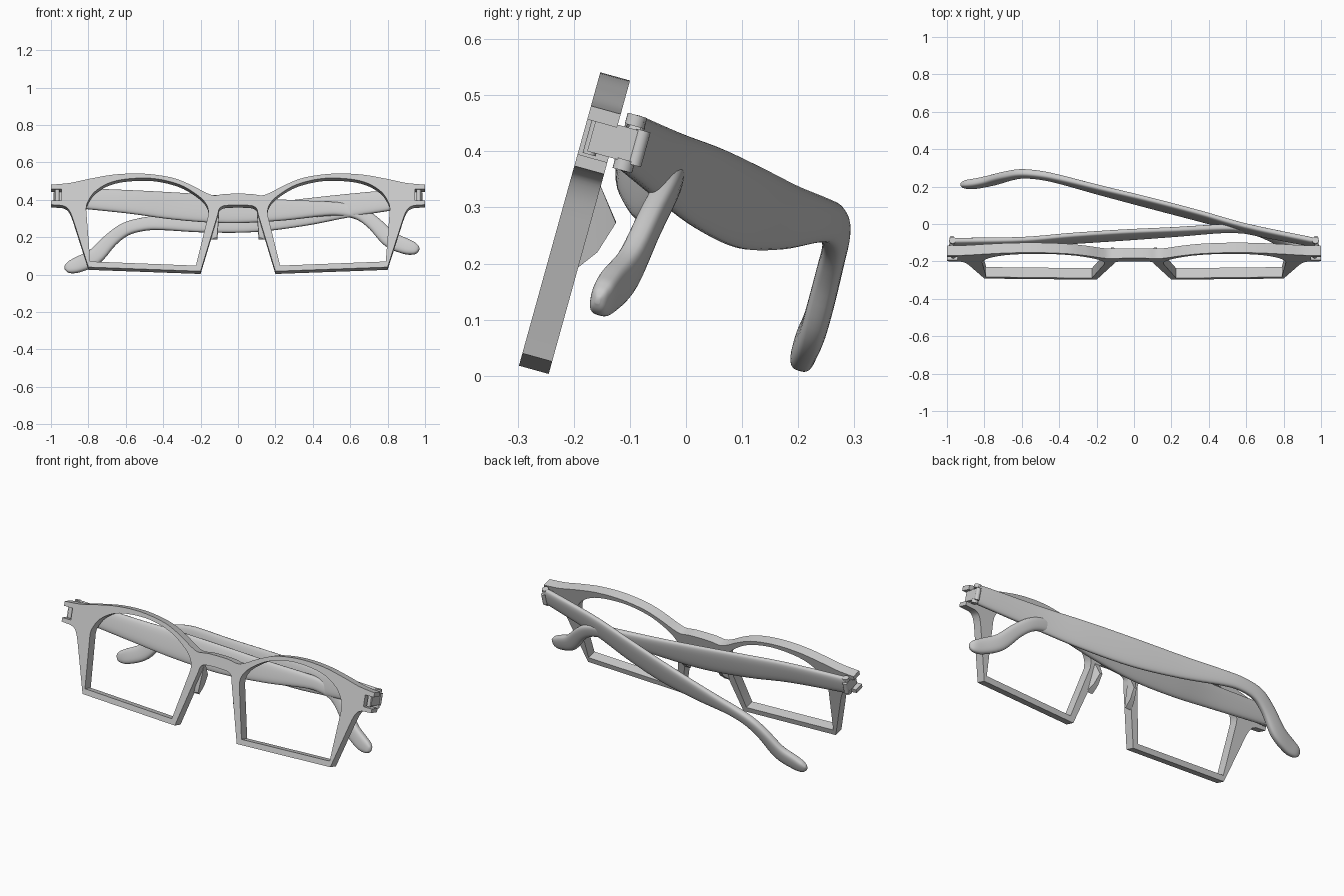
import bpy, bmesh, math
from mathutils import Matrix, Vector

if "Cube" in bpy.data.objects:
    bpy.data.objects.remove(bpy.data.objects["Cube"])

TILT = math.radians(15.5)
U = Vector((0, math.sin(TILT), math.cos(TILT)))      # "up" along the tilted front
N = Vector((0, math.cos(TILT), -math.sin(TILT)))     # front-to-back through the rims
ORIGIN = Vector((0, -0.298, 0.017))
HINGE = Vector((0.97, -0.1, 0.415))
DEPTH = 0.055


def spline(pts, n=6):
    """Open Catmull-Rom curve through points of any dimension."""
    out, p = [], [pts[0]] + list(pts) + [pts[-1]]
    for i in range(1, len(p) - 2):
        for k in range(n):
            t = k / n
            out.append(tuple(0.5 * (2 * b + (c - a) * t + (2 * a - 5 * b + 4 * c - d) * t * t
                                    + (3 * b - a - 3 * c + d) * t ** 3)
                             for a, b, c, d in zip(p[i - 1], p[i], p[i + 1], p[i + 2])))
    return out + [tuple(pts[-1])]


def smooth(ob, angle=35):
    bpy.ops.object.select_all(action='DESELECT')
    ob.select_set(True)
    bpy.context.view_layer.objects.active = ob
    bpy.ops.object.shade_smooth_by_angle(angle=math.radians(angle))


def finish(name, bm, angle=35):
    bmesh.ops.recalc_face_normals(bm, faces=bm.faces)
    me = bpy.data.meshes.new(name)
    bm.to_mesh(me)
    bm.free()
    ob = bpy.data.objects.new(name, me)
    bpy.context.collection.objects.link(ob)
    smooth(ob, angle)
    return ob


# Front frame: one filled outline with two lens openings, extruded
outer = (spline([(0, .433), (.07, .431), (.128, .424), (.176, .44), (.257, .482), (.36, .52), (.51, .54),
                 (.66, .535), (.79, .513), (.9, .49), (1, .481)])
         + [(1, .457), (.945, .457), (.945, .395), (1, .395), (1, .374)]
         + spline([(.94, .37), (.914, .358), (.895, .33), (.88, .29)], 4)
         + [(.80, .04), (.2, .018)]
         + spline([(.107, .325), (.10, .352), (.08, .367), (.05, .371), (0, .373)], 4))
hole = ([(.79, .07)]
        + spline([(.812, .35), (.805, .385), (.765, .444), (.684, .492), (.577, .513), (.444, .513),
                  (.31, .48), (.21, .42), (.166, .37), (.157, .325)])
        + [(.225, .048)])
loops = [outer + [(-x, z) for x, z in outer[-2:0:-1]], hole, [(-x, z) for x, z in hole]]
cu = bpy.data.curves.new("front_frame", 'CURVE')
cu.dimensions, cu.fill_mode, cu.extrude = '2D', 'BOTH', DEPTH / 2
for loop in loops:
    sp = cu.splines.new('POLY')
    sp.points.add(len(loop) - 1)
    for pt, (x, z) in zip(sp.points, loop):
        pt.co = (x, (z - ORIGIN.z) / U.z, 0, 1)
    sp.use_cyclic_u = True
frame = bpy.data.objects.new("front_frame", cu)
bpy.context.collection.objects.link(frame)
frame.rotation_euler = (math.pi / 2 - TILT, 0, 0)
frame.location = ORIGIN + N * DEPTH / 2
frame.select_set(True)
bpy.context.view_layer.objects.active = frame
bpy.ops.object.convert(target='MESH')
smooth(bpy.context.view_layer.objects.active, 25)

# Frame-aligned placement helper: columns are x, N, U
AXES = Matrix((Vector((1, 0, 0)), N, U)).transposed().to_4x4()
MIRROR = Matrix.Diagonal((-1, 1, 1, 1))
LEFT_HINGE = MIRROR @ HINGE
# The left arm is the mirrored right arm, folded flatter
LEFT_ARM = (Matrix.Translation(LEFT_HINGE) @ Matrix.Rotation(math.radians(-11.3), 4, U)
            @ Matrix.Translation(-LEFT_HINGE) @ MIRROR)


def cylinder(bm, centre, r, h):
    bmesh.ops.create_cone(bm, cap_ends=True, segments=20, radius1=r, radius2=r, depth=h,
                          matrix=Matrix.Translation(centre) @ AXES)


def box(bm, centre, size):
    bmesh.ops.create_cube(bm, size=1, matrix=Matrix.Translation(centre) @ AXES @ Matrix.Diagonal((*size, 1)))


# Temple arm stations: x, y, z, half height, half thickness
arm = [(.972, -.1, .415, .044, .012), (.962, -.098, .413, .051, .017), (.92, -.09, .41, .053, .019),
       (.6, -.025, .37, .064, .019), (.353, .042, .333, .075, .019), (.086, .112, .30, .075, .019),
       (-.18, .18, .283, .059, .019), (-.396, .238, .278, .041, .02), (-.5, .26, .27, .036, .021),
       (-.6, .268, .243, .036, .022), (-.68, .255, .185, .038, .023), (-.765, .232, .097, .044, .024),
       (-.85, .215, .055, .042, .024), (-.895, .211, .04, .034, .021), (-.918, .209, .035, .021, .014),
       (-.927, .208, .033, .006, .004)]


def build_arm(name, M):
    bm = bmesh.new()
    st = spline(arm, 5)
    rings, seg = [], 28
    for i, (x, y, z, a, b) in enumerate(st):
        c = Vector((x, y, z))
        T = (Vector(st[min(i + 1, len(st) - 1)][:3]) - Vector(st[max(i - 1, 0)][:3])).normalized()
        W = U.cross(T).normalized()
        H = T.cross(W)
        ring = []
        for k in range(seg):
            t = 2 * math.pi * k / seg
            ch, sh = math.cos(t), math.sin(t)
            ring.append(bm.verts.new(c + H * a * math.copysign(abs(ch) ** .75, ch)
                                     + W * b * math.copysign(abs(sh) ** .65, sh)))
        rings.append(ring)
    for r0, r1 in zip(rings, rings[1:]):
        for k in range(seg):
            bm.faces.new((r0[k], r0[(k + 1) % seg], r1[(k + 1) % seg], r1[k]))
    bm.faces.new(rings[0])
    bm.faces.new(rings[-1])
    # Rounded knuckles above and below the hinge leaf
    for s in (-1, 1):
        cylinder(bm, HINGE + U * s * .041, .018, .02)
    bmesh.ops.transform(bm, matrix=M, verts=bm.verts)
    finish(name, bm, 50)


build_arm("right_temple_arm", Matrix.Identity(4))
build_arm("left_temple_arm", LEFT_ARM)

for side, M in (("right", Matrix.Identity(4)), ("left", MIRROR)):
    # Hinge: leaf joining end piece and arm, with a barrel at each end
    bm = bmesh.new()
    mid = ORIGIN + N * .06 + U * .432
    box(bm, mid + Vector((.973, 0, 0)), (.018, .09, .06))
    cylinder(bm, mid + Vector((.973, 0, 0)) + N * .042, .013, .064)
    cylinder(bm, mid + Vector((.966, 0, 0)) - N * .04, .012, .07)
    bmesh.ops.transform(bm, matrix=M, verts=bm.verts)
    finish(side + "_hinge", bm)

    # Nose pad: wedge behind the inner rim
    bm = bmesh.new()
    pad = [(.10, -.155, .345), (.135, -.155, .345), (.11, -.2, .187), (.15, -.2, .187),
           (.106, -.125, .275), (.122, -.125, .272), (.102, -.172, .335), (.112, -.208, .2),
           (.15, -.2, .25), (.108, -.158, .22), (.135, -.158, .22)]
    bmesh.ops.convex_hull(bm, input=[bm.verts.new(p) for p in pad])
    bmesh.ops.transform(bm, matrix=M, verts=bm.verts)
    finish(side + "_nose_pad", bm, 30)
